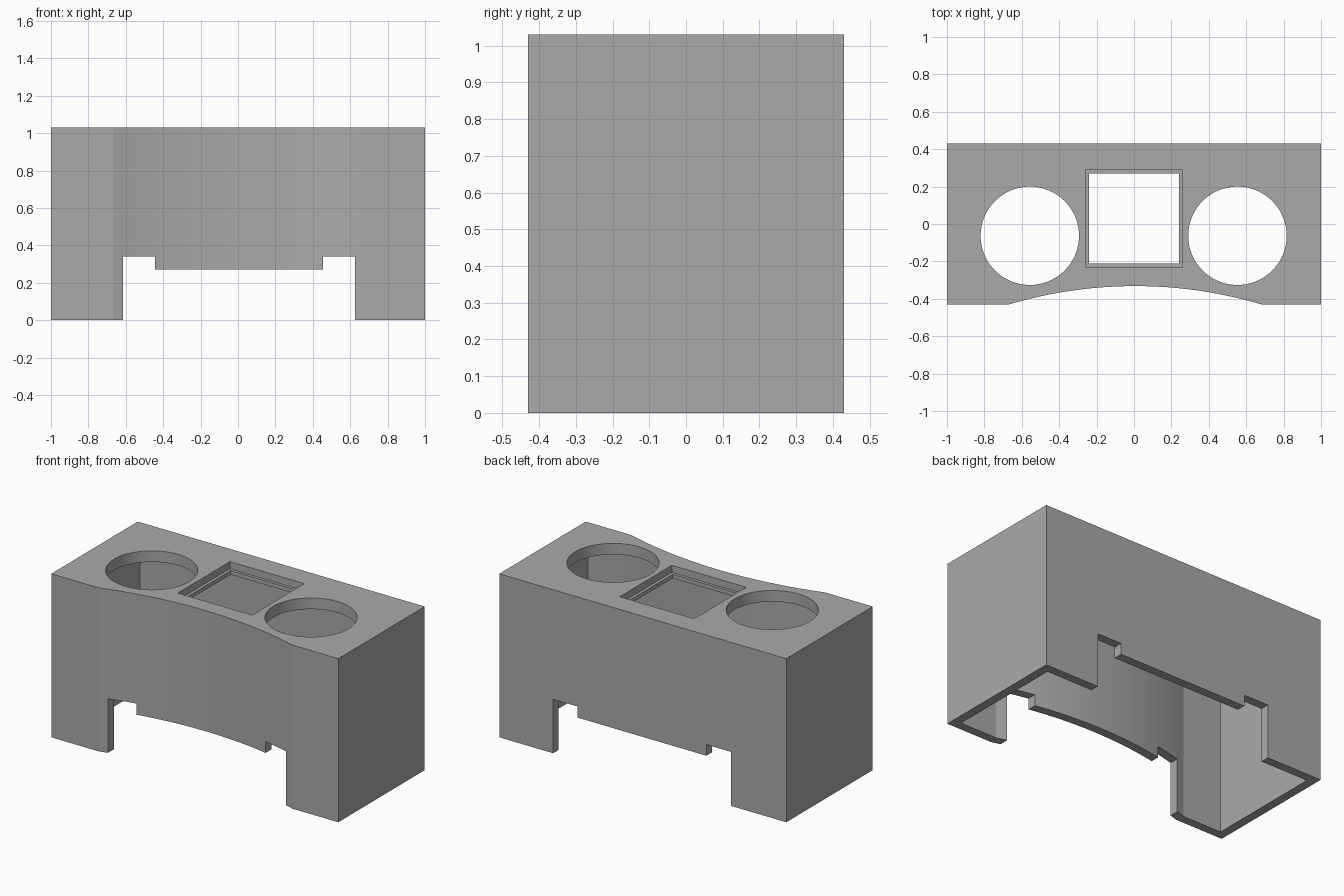
import bpy, bmesh, math

default = bpy.data.objects.get("Cube")
if default:
    bpy.data.objects.remove(default, do_unlink=True)

HALF_Y, HEIGHT, WALL, ROOF = 0.43, 1.03, 0.055, 0.07
ARC_X, ARC_HALF, SAG = 0.007, 0.675, 0.098
RADIUS = (ARC_HALF ** 2 + SAG ** 2) / (2 * SAG)
ARC_CENTRE_Y = -HALF_Y + SAG - RADIUS

grey = bpy.data.materials.new("plain grey")
grey.use_nodes = True
colour = (0.4, 0.4, 0.4, 1)
grey.diffuse_color = colour
grey.node_tree.nodes["Principled BSDF"].inputs["Base Color"].default_value = colour


def prism(name, outline, low, high, along_y=False):
    """Extrude a 2D outline along z, or along y for wall openings."""
    def place(a, b, c):
        return (a, c, b) if along_y else (a, b, c)
    bm = bmesh.new()
    bottom = [bm.verts.new(place(a, b, low)) for a, b in outline]
    top = [bm.verts.new(place(a, b, high)) for a, b in outline]
    bm.faces.new(bottom)
    bm.faces.new(top)
    for i in range(len(outline)):
        j = (i + 1) % len(outline)
        bm.faces.new((bottom[i], bottom[j], top[j], top[i]))
    bmesh.ops.recalc_face_normals(bm, faces=bm.faces)
    mesh = bpy.data.meshes.new(name)
    bm.to_mesh(mesh)
    bm.free()
    mesh.materials.append(grey)
    obj = bpy.data.objects.new(name, mesh)
    bpy.context.collection.objects.link(obj)
    return obj


def plan(inset, steps=40):
    """Rectangle whose front edge is scooped by a shallow arc."""
    x, y, r = 1 - inset, HALF_Y - inset, RADIUS + inset
    half = math.acos((-y - ARC_CENTRE_Y) / r)
    angles = [half * (2 * i / steps - 1) for i in range(steps + 1)]
    arc = [(ARC_X + r * math.sin(a), ARC_CENTRE_Y + r * math.cos(a)) for a in angles]
    return [(-x, -y)] + arc + [(x, -y), (x, y), (-x, y)]


def square(half, cy=0.03):
    return [(-half, cy - half), (half, cy - half), (half, cy + half), (-half, cy + half)]


def circle(cx, cy, r, sides=72):
    return [(cx + r * math.cos(2 * math.pi * i / sides),
             cy + r * math.sin(2 * math.pi * i / sides)) for i in range(sides)]


body = prism("console_shell", plan(0), 0, HEIGHT)

# Hollow inside, open at the bottom
cutters = [prism("hollow_cutter", plan(WALL), -0.1, HEIGHT - ROOF)]

# Leg opening through front and back, with a lowered tab in the middle
opening = [(-0.615, -0.1), (0.625, -0.1), (0.625, 0.34), (0.455, 0.34),
           (0.455, 0.27), (-0.443, 0.27), (-0.443, 0.34), (-0.615, 0.34)]
cutters.append(prism("leg_opening_cutter", opening, -0.6, 0.6, along_y=True))

# Round holes and stepped square hole in the top
for name, cx in (("right", -0.557), ("left", 0.553)):
    cutters.append(prism(name + "_round_hole_cutter", circle(cx, -0.063, 0.263), 0.8, 1.2))
cutters.append(prism("square_hole_cutter", square(0.241), 0.8, 1.2))
cutters.append(prism("square_recess_cutter", square(0.259), HEIGHT - 0.045, 1.2))

bpy.context.view_layer.objects.active = body
for cutter in cutters:
    mod = body.modifiers.new(cutter.name, 'BOOLEAN')
    mod.operation = 'DIFFERENCE'
    mod.solver = 'EXACT'
    mod.object = cutter
    bpy.ops.object.modifier_apply(modifier=mod.name)
for cutter in cutters:
    bpy.data.objects.remove(cutter, do_unlink=True)

bpy.ops.object.select_all(action='DESELECT')
body.select_set(True)
bpy.ops.object.shade_smooth_by_angle(angle=math.radians(15))
